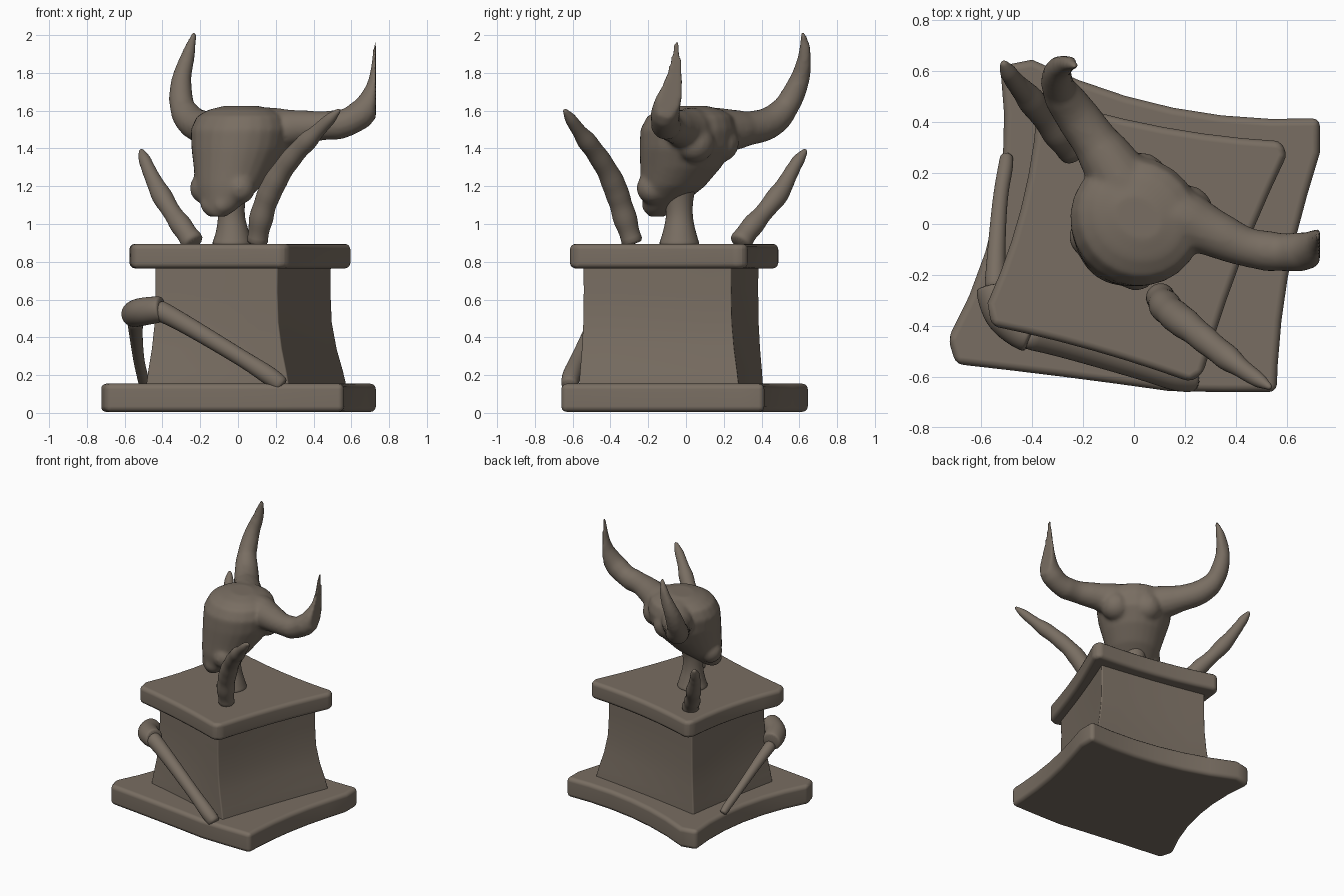
import bpy, bmesh, math, random
from mathutils import Vector

cube = bpy.data.objects.get("Cube")
if cube:
    bpy.data.objects.remove(cube, do_unlink=True)
random.seed(4)

stone = bpy.data.materials.new("weathered_brown")
stone.use_nodes = True
COLOR = (0.19, 0.155, 0.122, 1)
stone.diffuse_color = COLOR
bsdf = stone.node_tree.nodes["Principled BSDF"]
bsdf.inputs["Base Color"].default_value = COLOR
bsdf.inputs["Roughness"].default_value = 0.9

FACING = Vector((-0.58, -0.81, 0)).normalized()   # direction the skull looks
SIDE = Vector((-FACING.y, FACING.x, 0))
LIMIT_X, LIMIT_Y = 0.73, 0.66


def finish(bm, name):
    """Keep the mesh inside its footprint and make an object of it."""
    for v in bm.verts:
        v.co.x = max(-LIMIT_X, min(LIMIT_X, v.co.x))
        v.co.y = max(-LIMIT_Y, min(LIMIT_Y, v.co.y))
    bmesh.ops.recalc_face_normals(bm, faces=bm.faces)
    mesh = bpy.data.meshes.new(name)
    bm.to_mesh(mesh)
    bm.free()
    mesh.polygons.foreach_set("use_smooth", [True] * len(mesh.polygons))
    mesh.materials.append(stone)
    obj = bpy.data.objects.new(name, mesh)
    bpy.context.scene.collection.objects.link(obj)
    return obj


def skin(bm, loops):
    """Bridge point loops of equal length and cap both ends."""
    rings = [[bm.verts.new(p) for p in loop] for loop in loops]
    n = len(rings[0])
    for a, b in zip(rings, rings[1:]):
        for i in range(n):
            j = (i + 1) % n
            bm.faces.new((a[i], a[j], b[j], b[i]))
    bm.faces.new(rings[0][::-1])
    bm.faces.new(rings[-1])


def oval(center, u, v, n=16):
    angles = [2 * math.pi * i / n for i in range(n)]
    return [center + u * math.cos(a) + v * math.sin(a) for a in angles]


def tube(bm, path, rough=0.0):
    """Round limb through (x, y, z, radius) points, smoothly interpolated."""
    pts = [Vector(p) for p in path]
    pts = [2 * pts[0] - pts[1]] + pts + [2 * pts[-1] - pts[-2]]
    fine = []
    for a, b, c, d in zip(pts, pts[1:], pts[2:], pts[3:]):
        for t in (0, 0.33, 0.67):
            fine.append(0.5 * (2 * b + (c - a) * t + (2 * a - 5 * b + 4 * c - d) * t * t
                               + (3 * b - a - 3 * c + d) * t ** 3))
    fine.append(pts[-2])
    loops = []
    for i, p in enumerate(fine):
        ahead, behind = fine[min(i + 1, len(fine) - 1)], fine[max(i - 1, 0)]
        axis = (ahead - behind).to_3d().normalized()
        u = axis.cross(FACING).normalized()
        r = max(p.w, 0.004) * (1 + random.uniform(-rough, rough))
        loops.append(oval(p.to_3d(), u * r, axis.cross(u) * r))
    skin(bm, loops)


def outline(corners, sags, z):
    """Outline whose edges bow inward; an edge without sag stays one segment."""
    loop = []
    for i, sag in enumerate(sags):
        a, b = Vector(corners[i]), Vector(corners[(i + 1) % len(corners)])
        inward = Vector((a.y - b.y, b.x - a.x)).normalized()
        steps = 6 if sag else 1
        for k in range(steps):
            t = k / steps
            p = a.lerp(b, t) + inward * sag * 4 * t * (1 - t)
            loop.append((p.x, p.y, z))
    return loop


def block(name, loops, bevel):
    bm = bmesh.new()
    skin(bm, loops)
    obj = finish(bm, name)
    mod = obj.modifiers.new("soft_edges", "BEVEL")
    mod.width, mod.segments = bevel, 3
    mod.limit_method, mod.angle_limit = "ANGLE", math.radians(35)
    obj.modifiers.new("flat_shading", "WEIGHTED_NORMAL").keep_sharp = True


def limb(name, path, rough=0.0):
    bm = bmesh.new()
    tube(bm, path, rough)
    return finish(bm, name)


# Base plate with blunt corners
base = [(-0.73, -0.45), (-0.7, -0.55), (0.56, -0.72), (0.735, 0.28), (0.735, 0.415),
        (-0.4, 0.645), (-0.525, 0.62)]
base_sag = [0, 0.008, 0.045, 0, 0.075, 0, 0.09]
block("base_plate", [outline(base, base_sag, z) for z in (0.005, 0.155)], 0.03)

# Flared pedestal body
foot = [(-0.49, -0.36), (0.27, -0.57), (0.58, 0.28), (-0.35, 0.41)]
head = [(-0.44, -0.33), (0.21, -0.545), (0.495, 0.24), (-0.32, 0.385)]
levels = []
for z, t in ((0.13, 0), (0.22, 0.25), (0.34, 0.65), (0.48, 0.95), (0.64, 1.03), (0.8, 1)):
    ring = [Vector(a).lerp(Vector(b), t) for a, b in zip(foot, head)]
    levels.append(outline(ring, [0.008] * 4, z))
block("pedestal_body", levels, 0.01)

# Top plate
cap = [(-0.575, -0.31), (-0.56, -0.4), (0.22, -0.62), (0.27, -0.59), (0.6, 0.27),
       (0.58, 0.325), (-0.34, 0.495), (-0.38, 0.45)]
cap_sag = [0, 0.015, 0, 0.02, 0, 0.03, 0, 0.035]
block("top_plate", [outline(cap, cap_sag, z) for z in (0.765, 0.895)], 0.03)

# Neck post
neck = limb("neck_post", [(-0.03, -0.035, 0.88, 0.115), (-0.03, -0.035, 0.95, 0.092),
                          (-0.035, -0.035, 1.05, 0.072), (-0.035, -0.035, 1.18, 0.085),
                          (-0.02, 0, 1.35, 0.12)])

# Skull: height, front reach, back reach, half width
bm = bmesh.new()
sections = [(1.04, 0.23, 0.15, 0.05), (1.07, 0.245, 0.1, 0.09), (1.13, 0.25, 0.02, 0.14),
            (1.2, 0.255, -0.08, 0.18), (1.3, 0.25, -0.18, 0.215), (1.4, 0.245, -0.25, 0.25),
            (1.5, 0.235, -0.265, 0.265), (1.57, 0.195, -0.245, 0.24),
            (1.605, 0.13, -0.19, 0.18), (1.625, 0.05, -0.11, 0.1)]
skin(bm, [oval(FACING * (f + b) / 2 + Vector((0, 0, z)), FACING * (f - b) / 2, SIDE * w, 24)
          for z, f, b, w in sections])


def lump(forward, side, z, r):
    made = bmesh.ops.create_uvsphere(bm, u_segments=16, v_segments=10, radius=r)
    bmesh.ops.translate(bm, verts=made["verts"],
                        vec=FACING * forward + SIDE * side + Vector((0, 0, z)))


# Paired swellings behind the skull, cheeks, and snout ridge
for s in (-1, 1):
    lump(-0.16, 0.03 + 0.11 * s, 1.43, 0.105)
    lump(0.14, 0.11 * s, 1.19, 0.085)
    lump(0.2, 0.04 * s, 1.1, 0.05)

# Great horns, fused with the skull
tube(bm, [(0.0, 0.08, 1.49, 0.13), (-0.07, 0.2, 1.495, 0.115), (-0.15, 0.32, 1.505, 0.095),
          (-0.235, 0.44, 1.535, 0.083), (-0.295, 0.53, 1.62, 0.069), (-0.3, 0.6, 1.76, 0.054),
          (-0.265, 0.63, 1.89, 0.038), (-0.23, 0.62, 2.015, 0.012)], 0.04)
tube(bm, [(0.05, 0.05, 1.49, 0.13), (0.18, 0.02, 1.495, 0.12), (0.31, -0.035, 1.51, 0.095),
          (0.44, -0.09, 1.52, 0.08), (0.57, -0.11, 1.535, 0.078), (0.68, -0.105, 1.61, 0.075),
          (0.735, -0.07, 1.73, 0.055), (0.74, -0.055, 1.84, 0.037),
          (0.73, -0.05, 1.965, 0.012)], 0.04)
skull = finish(bm, "horned_skull")
fuse = skull.modifiers.new("fuse", "REMESH")
fuse.mode, fuse.voxel_size, fuse.use_smooth_shade = "VOXEL", 0.013, True
soften = skull.modifiers.new("soften", "SMOOTH")
soften.factor, soften.iterations = 0.5, 7

# Gnarled bones standing on the top plate
bones = [
    limb("back_bone", [(-0.23, 0.28, 0.89, 0.062), (-0.285, 0.335, 0.97, 0.056),
                       (-0.355, 0.42, 1.07, 0.055), (-0.415, 0.5, 1.17, 0.052),
                       (-0.46, 0.55, 1.26, 0.042), (-0.49, 0.59, 1.33, 0.034),
                       (-0.515, 0.637, 1.395, 0.01)], 0.12),
    limb("front_bone", [(0.1, -0.28, 0.89, 0.06), (0.12, -0.32, 1.02, 0.06),
                        (0.16, -0.36, 1.15, 0.06), (0.225, -0.41, 1.27, 0.06),
                        (0.31, -0.48, 1.38, 0.056), (0.4, -0.55, 1.47, 0.045),
                        (0.47, -0.6, 1.54, 0.036), (0.54, -0.645, 1.607, 0.01)], 0.12),
    # Corner knuckle with a shaft leaning on each neighbouring side
    limb("corner_knuckle", [(-0.555, -0.24, 0.52, 0.065), (-0.545, -0.28, 0.525, 0.073),
                            (-0.51, -0.36, 0.535, 0.076), (-0.44, -0.42, 0.545, 0.073),
                            (-0.4, -0.44, 0.55, 0.068)]),
    limb("front_shaft", [(-0.44, -0.43, 0.555, 0.058), (-0.28, -0.475, 0.47, 0.05),
                         (0.02, -0.565, 0.29, 0.045), (0.16, -0.605, 0.2, 0.05),
                         (0.24, -0.62, 0.14, 0.045)]),
    limb("side_shaft", [(-0.545, -0.27, 0.5, 0.045), (-0.54, -0.1, 0.41, 0.036),
                        (-0.525, 0.1, 0.28, 0.03), (-0.505, 0.22, 0.19, 0.03),
                        (-0.5, 0.27, 0.15, 0.025)]),
]
for obj in bones + [neck]:
    obj.modifiers.new("round_off", "SUBSURF").levels = 1
